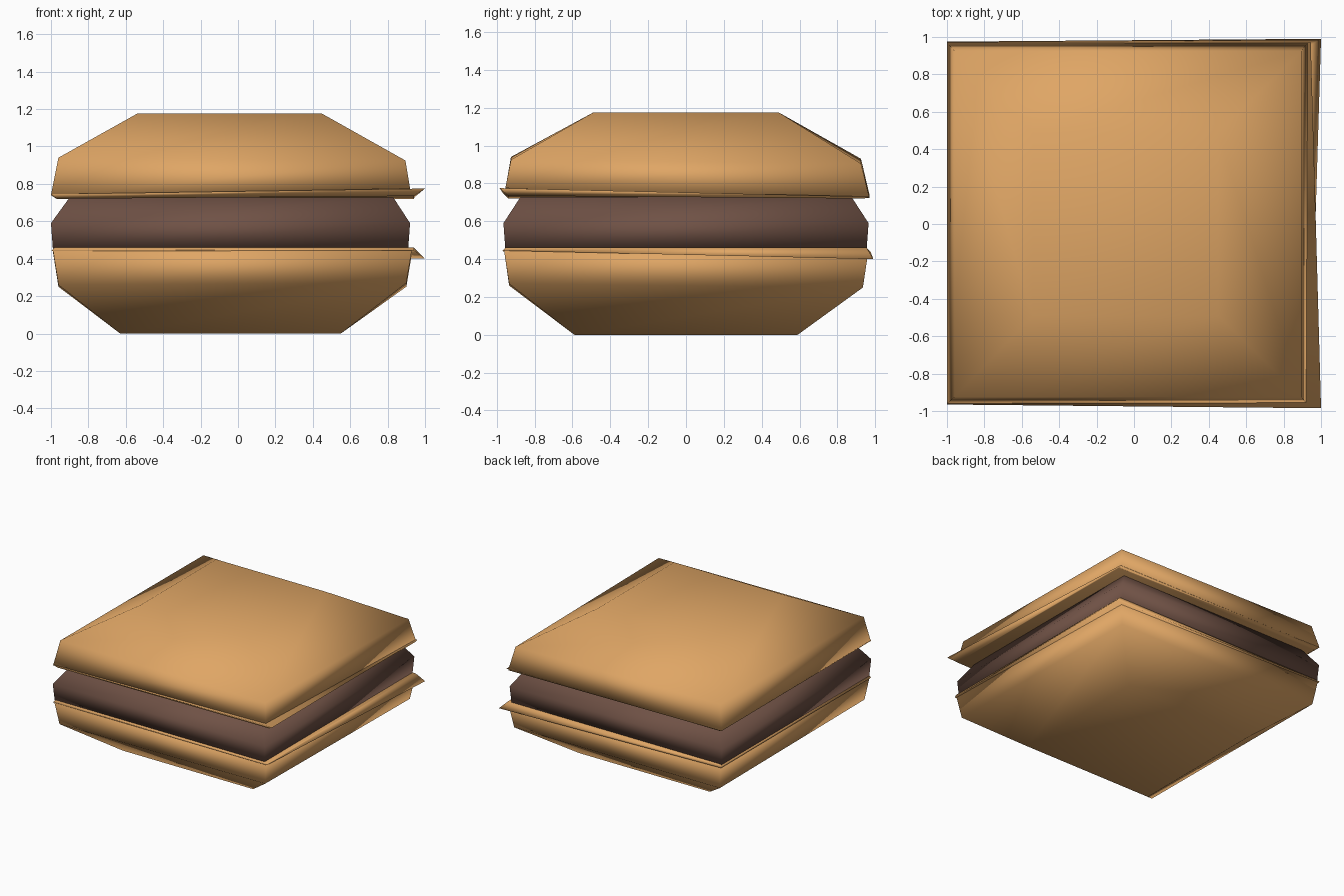
import bpy, bmesh

if "Cube" in bpy.data.objects:
    bpy.data.objects.remove(bpy.data.objects["Cube"])


def material(name, color):
    m = bpy.data.materials.new(name)
    m.diffuse_color = (*color, 1)
    m.use_nodes = True
    m.node_tree.nodes["Principled BSDF"].inputs["Base Color"].default_value = m.diffuse_color
    return m


BREAD = material("toasted_bread", (0.74, 0.38, 0.13))
MEAT = material("cooked_patty", (0.16, 0.083, 0.06))


def ring(x0, x1, y, zs):
    """Rectangle of four corners: front left, front right, back right, back left."""
    return [(x0, -y, zs[0]), (x1, -y, zs[1]), (x1, y, zs[2]), (x0, y, zs[3])]


def loft(name, rings, mat):
    """Closed solid through a stack of four-sided rings, bottom to top."""
    bm = bmesh.new()
    vs = [[bm.verts.new(p) for p in r] for r in rings]
    for a, b in zip(vs, vs[1:]):
        for i in range(4):
            j = (i + 1) % 4
            bm.faces.new((a[i], a[j], b[j], b[i]))
    bm.faces.new(vs[0][::-1])
    bm.faces.new(vs[-1])
    bmesh.ops.recalc_face_normals(bm, faces=bm.faces)
    for f in bm.faces:
        f.smooth = True
    me = bpy.data.meshes.new(name)
    bm.to_mesh(me)
    bm.free()
    me.materials.append(mat)
    ob = bpy.data.objects.new(name, me)
    bpy.context.collection.objects.link(ob)
    return ob


# lower bun, narrow at the base
loft("bottom_bun", [
    ring(-0.63, 0.55, 0.59, [0] * 4),
    ring(-0.96, 0.90, 0.935, [0.26, 0.27, 0.25, 0.25]),
    ring(-0.99, 0.93, 0.962, [0.45, 0.45, 0.43, 0.44]),
], BREAD)

# thin crust lip, drooping at the back right corner
loft("bottom_crust_lip", [
    [(-1, -0.965, 0.44), (0.94, -0.97, 0.445), (1, 0.99, 0.40), (-1, 0.975, 0.44)],
    ring(-0.98, 0.94, 0.955, [0.46] * 4),
], BREAD)

# patty with a chamfered upper edge
loft("patty", [
    ring(-0.99, 0.91, 0.955, [0.455] * 4),
    ring(-1.0, 0.92, 0.965, [0.59] * 4),
    ring(-0.90, 0.83, 0.875, [0.728] * 4),
], MEAT)

# upper crust lip, lifting at the front right corner
loft("top_crust_lip", [
    ring(-0.97, 0.94, 0.94, [0.72, 0.735, 0.72, 0.72]),
    [(-1, -0.965, 0.745), (1, -0.985, 0.775), (0.945, 0.97, 0.73), (-1, 0.97, 0.74)],
], BREAD)

# upper bun, slightly tilted lower rim
loft("top_bun", [
    [(-1, -0.96, 0.74), (0.92, -0.955, 0.775), (0.93, 0.97, 0.722), (-1, 0.97, 0.74)],
    ring(-0.96, 0.895, 0.925, [0.94, 0.925, 0.905, 0.93]),
    ring(-0.54, 0.45, 0.49, [1.175] * 4),
], BREAD)
